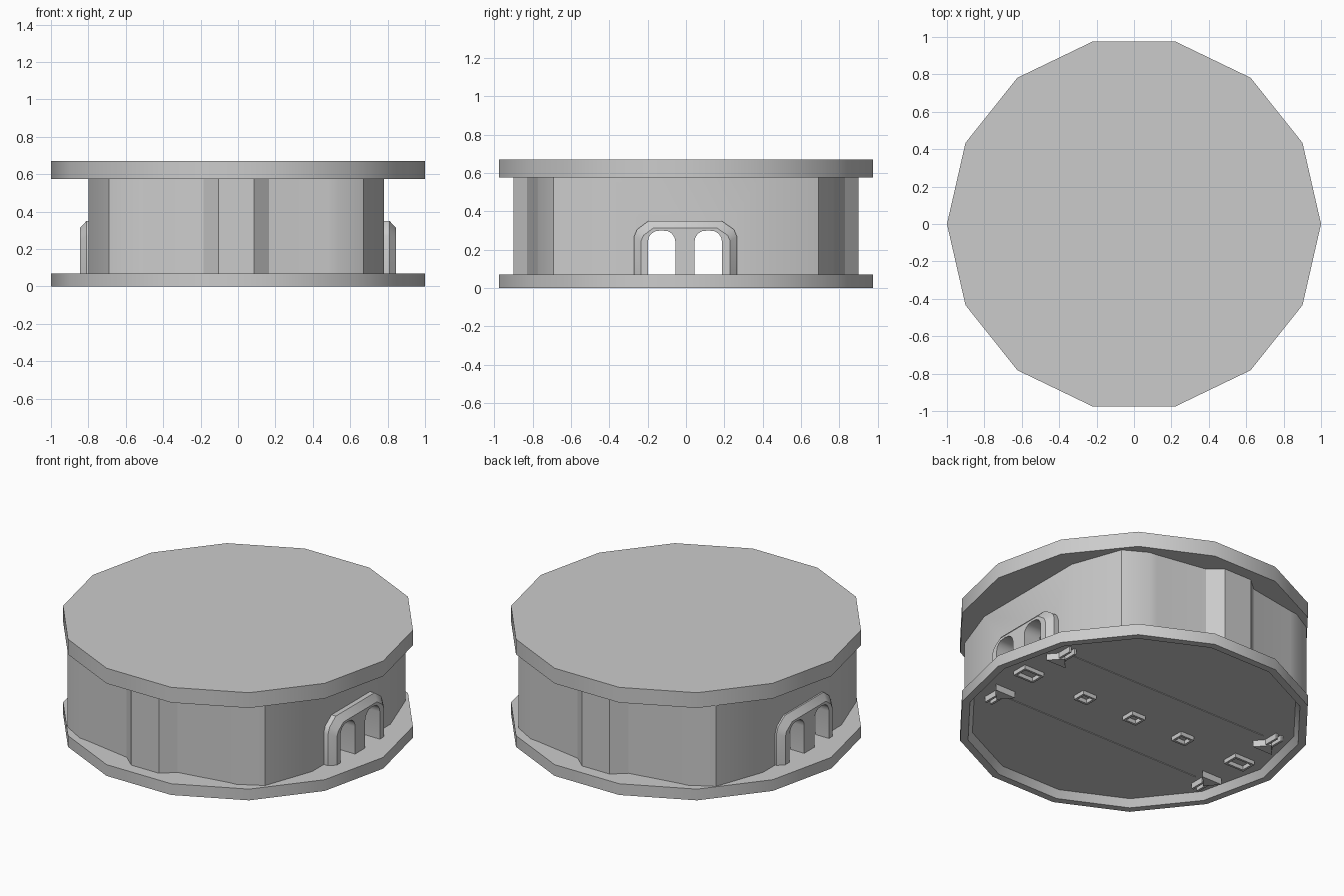
import bpy, bmesh
from math import pi, sin, cos

if "Cube" in bpy.data.objects:
    bpy.data.objects.remove(bpy.data.objects["Cube"])


def loft(name, rings):
    """Closed solid from a list of equally long 3D point loops."""
    bm = bmesh.new()
    loops = [[bm.verts.new(p) for p in r] for r in rings]
    n = len(loops[0])
    for a, b in zip(loops, loops[1:]):
        for i in range(n):
            bm.faces.new((a[i], a[(i + 1) % n], b[(i + 1) % n], b[i]))
    bm.faces.new(loops[0][::-1])
    bm.faces.new(loops[-1])
    bmesh.ops.recalc_face_normals(bm, faces=bm.faces[:])
    me = bpy.data.meshes.new(name)
    bm.to_mesh(me)
    bm.free()
    ob = bpy.data.objects.new(name, me)
    bpy.context.collection.objects.link(ob)
    return ob


def prism(name, outline, z0, z1):
    return loft(name, [[(x, y, z) for x, y in outline] for z in (z0, z1)])


def box(name, x0, x1, y0, y1, z0, z1):
    return prism(name, [(x0, y0), (x1, y0), (x1, y1), (x0, y1)], z0, z1)


def disc_ring(r, z, n=14):
    return [(r * cos(2 * pi * i / n), r * sin(2 * pi * i / n), z) for i in range(n)]


def activate(ob):
    bpy.ops.object.select_all(action='DESELECT')
    ob.select_set(True)
    bpy.context.view_layer.objects.active = ob


def cut(ob, cutter):
    activate(ob)
    m = ob.modifiers.new("cut", 'BOOLEAN')
    m.operation = 'DIFFERENCE'
    m.solver = 'EXACT'
    m.object = cutter
    bpy.ops.object.modifier_apply(modifier=m.name)


def smooth(ob):
    activate(ob)
    bpy.ops.object.shade_smooth_by_angle(angle=pi / 6)


# Fourteen-sided roof slab and base with a hollow underside
roof = loft("roof_slab", [disc_ring(1, 0.575), disc_ring(1, 0.67)])
base = loft("base_plate", [disc_ring(0.93, 0.045), disc_ring(0.955, 0),
                           disc_ring(1, 0), disc_ring(1, 0.07)])

# Wall outline: flat sides, splayed corners, shallow bays at front and back
quarter = [(0.085, -0.9), (0.165, -0.83), (0.48, -0.775),
           (0.53, -0.77), (0.67, -0.69), (0.78, -0.385)]
right = quarter + [(x, -y) for x, y in reversed(quarter)]
outline = right + [(-0.02 - x, -y) for x, y in right]
wall = prism("wall", outline, 0.065, 0.58)
hollow = prism("wall_hollow_cutter", [(x * 0.94, y * 0.95) for x, y in outline], 0, 0.7)
cut(wall, hollow)

# Twin arched openings running along x
cutters = [hollow]
for yc in (-0.127, 0.116):
    w, top, r = 0.072, 0.30, 0.06
    arch = [(yc - w, 0.0), (yc + w, 0.0)]
    arch += [(yc + w * cos(pi * i / 8) if i in (0, 8) else
              yc + (w - r) * (1 if i < 4 else -1 if i > 4 else 0) + r * cos(pi * i / 8),
              top - r + r * sin(pi * i / 8)) for i in range(9)]
    c = loft("arch_cutter", [[(x, y, z) for y, z in arch] for x in (-1.2, 1.2)])
    cut(wall, c)
    cutters.append(c)

# Bevelled portal frames on both sides
frame = [(-0.27, 0.065), (0.265, 0.065), (0.265, 0.27), (0.25, 0.305),
         (0.185, 0.35), (-0.195, 0.35), (-0.255, 0.305), (-0.27, 0.27)]
small = [(y * 0.87, 0.065 + (z - 0.065) * 0.87) for y, z in frame]
portals = []
for s, label in ((1, "right"), (-1, "left")):
    p = loft("portal_" + label, [[(s * x, y, z) for y, z in prof] for x, prof in
                                 ((0.755, frame), (0.81, frame), (0.845, small))])
    for c in cutters[1:]:
        cut(p, c)
    portals.append(p)

for c in cutters:
    bpy.data.objects.remove(c)

# Square sockets under the base
for x, hx, hy in ((-0.775, 0.07, 0.05), (-0.36, 0.048, 0.042), (0, 0.048, 0.042),
                  (0.36, 0.048, 0.042), (0.775, 0.07, 0.05)):
    t, z0, z1 = 0.014, 0.02, 0.05
    for s in (-1, 1):
        xs, ys = sorted((s * hx, s * (hx - t))), sorted((s * hy, s * (hy - t)))
        box("socket_end", x + xs[0], x + xs[1], -hy, hy, z0, z1)
        box("socket_side", x - hx + t, x + hx - t, *ys, z0, z1)

# Clips under the base: a wedge with two thin prongs pointing outwards
for sx in (-1, 1):
    for sy in (-1, 1):
        tri = [(0.69, 0.22), (0.83, 0.22), (0.76, 0.30)]
        prism("clip_wedge", [(sx * x, sy * y) for x, y in tri], 0.005, 0.05)
        for px in (0.735, 0.772):
            xs = sorted((sx * px, sx * (px + 0.014)))
            ys = sorted((sy * 0.28, sy * 0.37))
            box("clip_prong", *xs, *ys, 0.01, 0.05)

# Thin seams along the underside
for s in (-1, 1):
    box("underside_seam", -0.7, 0.7, s * 0.3 - 0.004, s * 0.3 + 0.004, 0.041, 0.05)

for ob in [roof, base, wall] + portals:
    smooth(ob)
